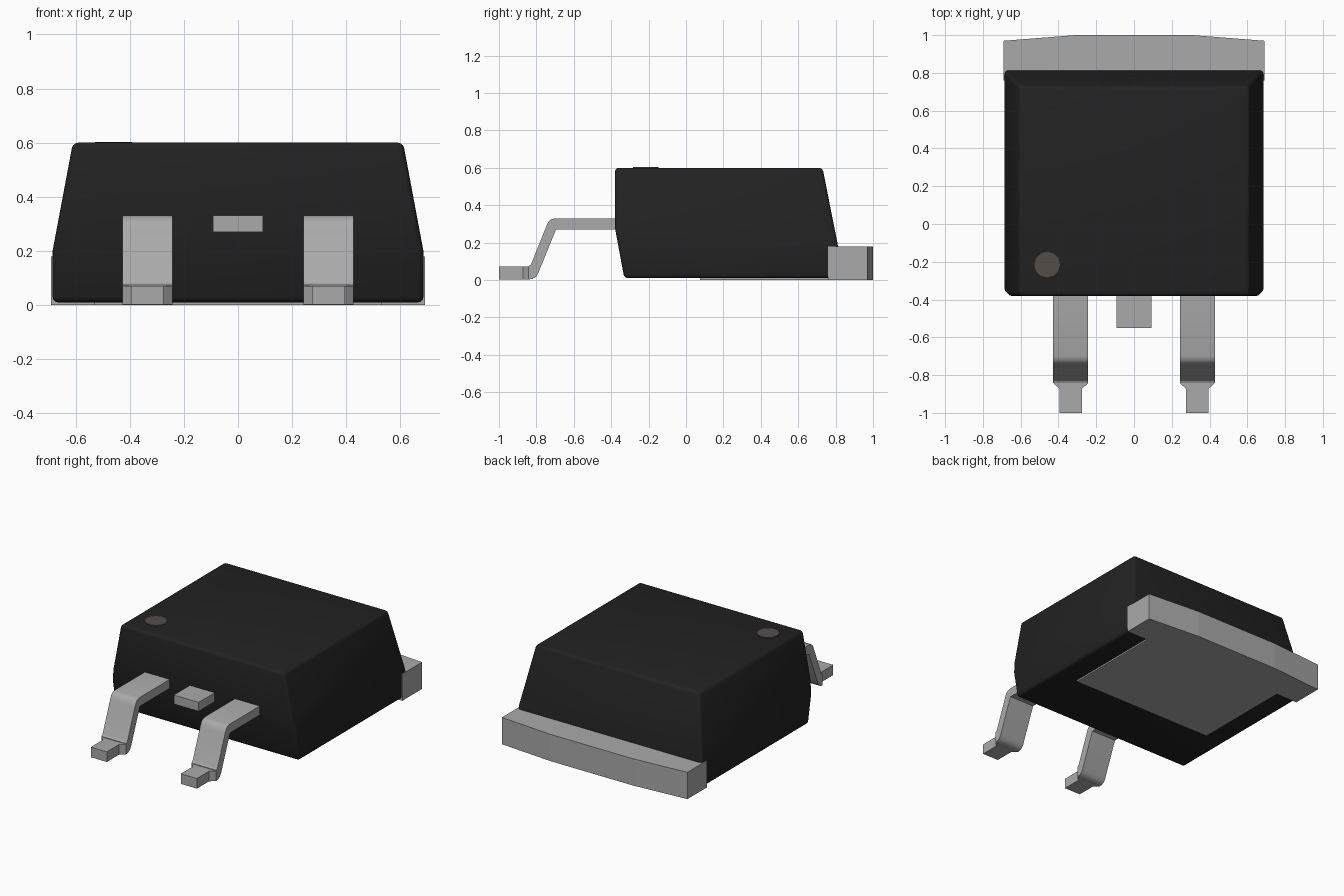
import bpy, bmesh, math
from mathutils import Vector

cube = bpy.data.objects.get("Cube")
if cube:
    bpy.data.objects.remove(cube, do_unlink=True)


def material(name, rgb, metallic=0.0):
    m = bpy.data.materials.new(name)
    m.use_nodes = True
    m.diffuse_color = (*rgb, 1)
    bsdf = m.node_tree.nodes["Principled BSDF"]
    bsdf.inputs["Base Color"].default_value = (*rgb, 1)
    bsdf.inputs["Roughness"].default_value = 0.6
    return m


BLACK = material("black_plastic", (0.016, 0.016, 0.016))
METAL = material("tinned_metal", (0.40, 0.40, 0.40))
BROWN = material("marker_brown", (0.09, 0.075, 0.068))


def finish(name, bm, mat, smooth=None):
    bmesh.ops.recalc_face_normals(bm, faces=bm.faces)
    mesh = bpy.data.meshes.new(name)
    bm.to_mesh(mesh)
    bm.free()
    mesh.materials.append(mat)
    ob = bpy.data.objects.new(name, mesh)
    bpy.context.collection.objects.link(ob)
    if smooth:
        bpy.ops.object.select_all(action='DESELECT')
        ob.select_set(True)
        bpy.context.view_layer.objects.active = ob
        bpy.ops.object.shade_smooth_by_angle(angle=math.radians(smooth))
    return ob


def prism(points, offset):
    """Extrude a closed outline of 3D points along an offset vector."""
    bm = bmesh.new()
    face = bm.faces.new([bm.verts.new(p) for p in points])
    ext = bmesh.ops.extrude_face_region(bm, geom=[face])
    verts = [g for g in ext["geom"] if isinstance(g, bmesh.types.BMVert)]
    bmesh.ops.translate(bm, verts=verts, vec=offset)
    return bm


def slice_off(bm, point, normal):
    """Cut away everything on the normal side of a plane and cap the cut."""
    bmesh.ops.bisect_plane(bm, geom=bm.verts[:] + bm.edges[:] + bm.faces[:],
                           dist=1e-5, plane_co=point, plane_no=normal, clear_outer=True)
    bmesh.ops.holes_fill(bm, edges=[e for e in bm.edges if e.is_boundary], sides=0)


# Moulded body: a block with drafted sides, back and lower front, rounded edges
W, FRONT, BACK, BOTTOM, TOP = 0.685, -0.38, 0.815, 0.01, 0.60
bm = prism([(-W, FRONT, BOTTOM), (W, FRONT, BOTTOM), (W, BACK, BOTTOM), (-W, BACK, BOTTOM)],
           (0, 0, TOP - BOTTOM))
for s in (-1, 1):
    slice_off(bm, Vector((s * W, 0, 0.20)), Vector((s * 0.40, 0, 0.075)).normalized())
slice_off(bm, Vector((0, BACK, 0.17)), Vector((0, 0.43, 0.085)).normalized())
slice_off(bm, Vector((0, FRONT, 0.28)), Vector((0, -0.27, -0.05)).normalized())
bmesh.ops.recalc_face_normals(bm, faces=bm.faces)
sharp = [e for e in bm.edges if e.calc_face_angle(0) > 0.6]
bmesh.ops.bevel(bm, geom=sharp, offset=0.02, segments=3, profile=0.5,
                affect='EDGES', clamp_overlap=True)
finish("body", bm, BLACK, 40)

# Round pin marker on the top
bm = bmesh.new()
bmesh.ops.create_cone(bm, cap_ends=True, segments=12, radius1=0.068, radius2=0.068, depth=0.006)
bmesh.ops.translate(bm, verts=bm.verts, vec=(-0.46, -0.215, TOP))
finish("pin_marker", bm, BROWN)

# Heat tab behind the body, with the exposed pad running under it
half = [(0.53, 0.075), (0.53, 0.76), (0.69, 0.76), (0.69, 0.97), (0.31, 1.0)]
tab = half + [(-x, y) for x, y in reversed(half)]
pad = [p for p in tab if p[1] < 0.8 and abs(p[0]) < 0.6]
back = [p for p in tab if p[1] > 0.7 and abs(p[0]) != 0.53]
finish("heat_tab", prism([(x, y, 0) for x, y in back], (0, 0, 0.18)), METAL)
finish("heat_pad", prism([(x, y, 0) for x, y in pad], (0, 0, 0.03)), METAL)

# Outer leads: bent strip profile (y, z) with a tapered, narrower foot
PROFILE = [(-0.30, 0.33), (-0.70, 0.33), (-0.722, 0.324), (-0.738, 0.308), (-0.75, 0.28),
           (-0.826, 0.09), (-0.832, 0.08), (-0.842, 0.075), (-0.842, 0.003),
           (-0.82, 0.006), (-0.802, 0.017), (-0.79, 0.037), (-0.695, 0.27), (-0.30, 0.27)]
FOOT = [(0.0925, -0.838), (0.0925, -0.842), (0.06, -0.872), (0.06, -1.0)]
foot = FOOT + [(-x, y) for x, y in reversed(FOOT)]
for side, s in (("left", 1), ("right", -1)):
    cx = s * 0.335
    finish(side + "_lead", prism([(cx - 0.0925, y, z) for y, z in PROFILE], (0.185, 0, 0)),
           METAL, 32)
    finish(side + "_lead_foot", prism([(cx + x, y, 0.003) for x, y in foot], (0, 0, 0.068)), METAL)

# Cropped centre lead
finish("centre_lead", prism([(-0.0925, -0.55, 0.27), (0.0925, -0.55, 0.27),
                             (0.0925, -0.30, 0.27), (-0.0925, -0.30, 0.27)], (0, 0, 0.06)), METAL)
